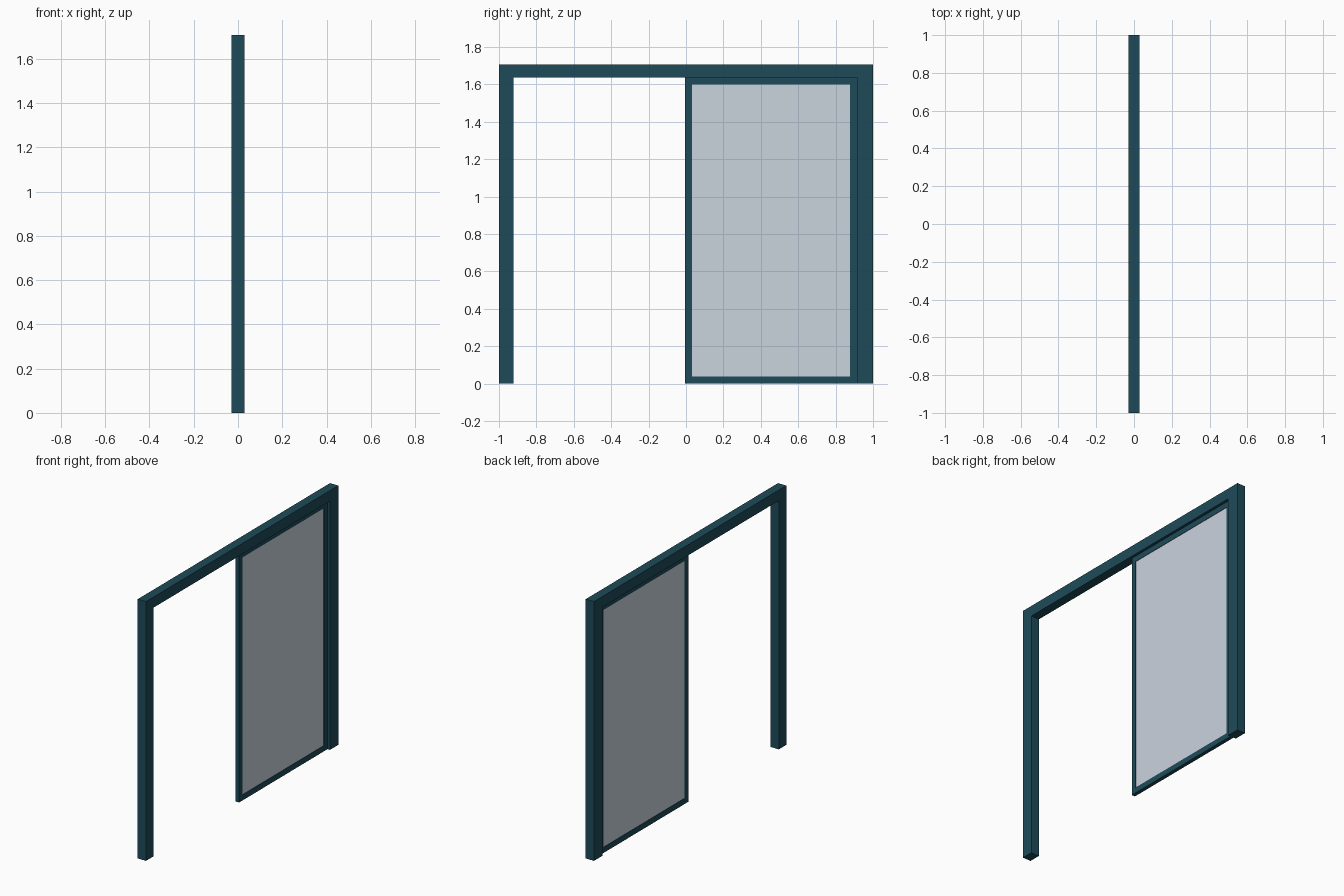
import bpy
import bmesh

if "Cube" in bpy.data.objects:
    bpy.data.objects.remove(bpy.data.objects["Cube"])


def material(name, color):
    m = bpy.data.materials.new(name)
    m.diffuse_color = color
    m.use_nodes = True
    m.node_tree.nodes["Principled BSDF"].inputs["Base Color"].default_value = m.diffuse_color
    return m


TEAL = material("dark teal metal", (0.0125, 0.069, 0.1, 1.0))
GLASS = material("pale blue glass", (0.59, 0.655, 0.73, 1.0))


def prism(name, outline, depth, mat):
    """Extrude a (y, z) outline symmetrically about x = 0."""
    bm = bmesh.new()
    face = bm.faces.new([bm.verts.new((-depth / 2, y, z)) for y, z in outline])
    ext = bmesh.ops.extrude_face_region(bm, geom=[face])
    moved = [v for v in ext["geom"] if isinstance(v, bmesh.types.BMVert)]
    bmesh.ops.translate(bm, vec=(depth, 0, 0), verts=moved)
    bmesh.ops.recalc_face_normals(bm, faces=bm.faces)
    mesh = bpy.data.meshes.new(name)
    bm.to_mesh(mesh)
    bm.free()
    mesh.materials.append(mat)
    obj = bpy.data.objects.new(name, mesh)
    bpy.context.collection.objects.link(obj)
    return obj


def rect(y0, y1, z0, z1):
    return [(y0, z0), (y1, z0), (y1, z1), (y0, z1)]


# Outer portal: two posts joined by the header
TOP, LINTEL, LEFT, RIGHT = 1.707, 1.637, -0.922, 0.914
prism("door_frame", [(-1, 0), (LEFT, 0), (LEFT, LINTEL), (RIGHT, LINTEL),
                     (RIGHT, 0), (1, 0), (1, TOP), (-1, TOP)], 0.06, TEAL)

# Sliding leaf: stiles and rails around the pane
Y0, Y1, RAIL = -0.006, RIGHT, 0.037
DEPTH = 0.025
for i, y in enumerate((Y0, Y1 - RAIL)):
    prism(f"door_stile_{i + 1}", rect(y, y + RAIL, 0, LINTEL), DEPTH, TEAL)
for name, z in (("bottom_rail", 0), ("top_rail", LINTEL - RAIL)):
    prism(name, rect(Y0 + RAIL, Y1 - RAIL, z, z + RAIL), DEPTH, TEAL)

# Glass pane
prism("glass_pane", rect(Y0 + RAIL, Y1 - RAIL, RAIL, LINTEL - RAIL), 0.02, GLASS)
